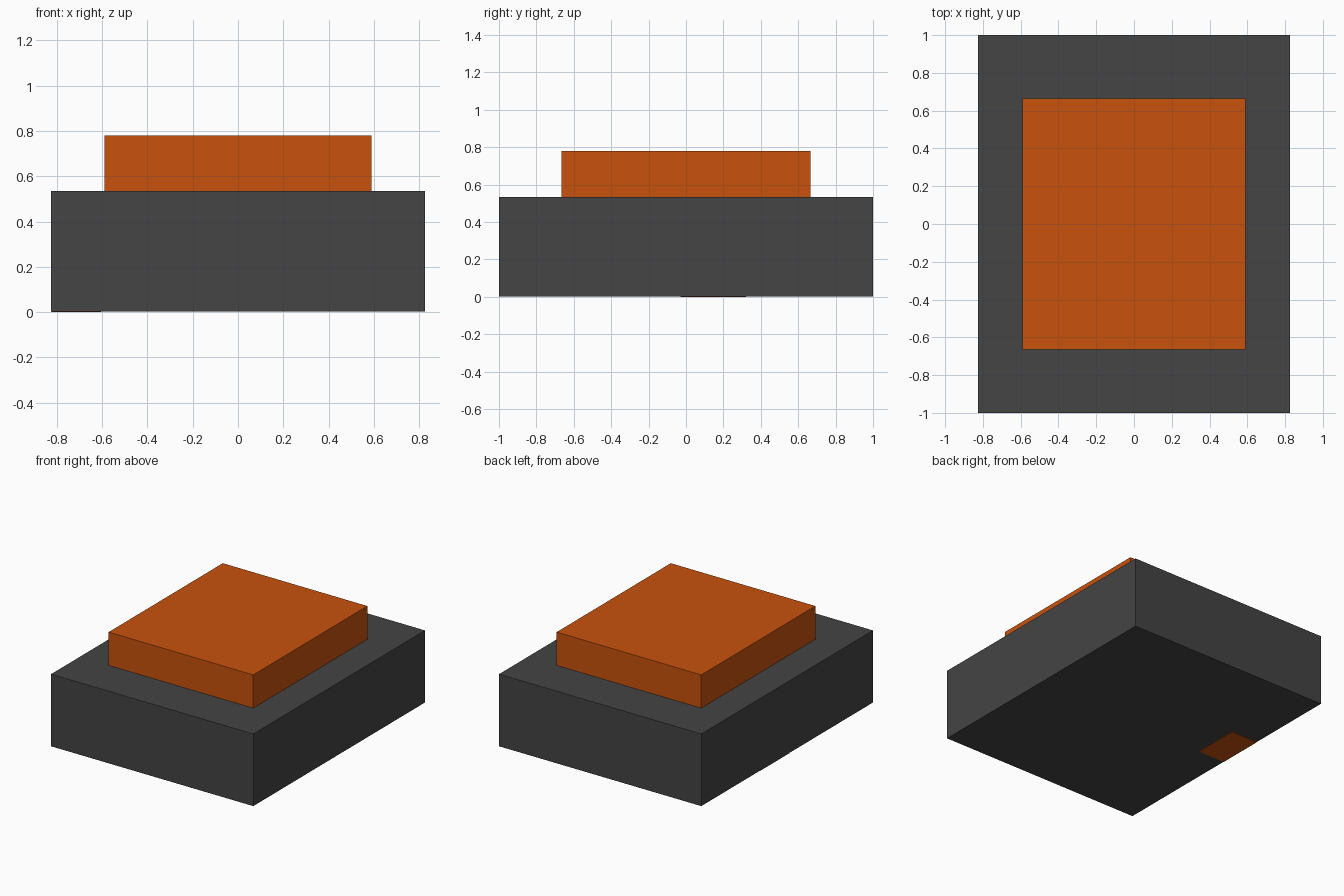
import bpy

if "Cube" in bpy.data.objects:
    bpy.data.objects.remove(bpy.data.objects["Cube"])


def material(name, color):
    m = bpy.data.materials.new(name)
    m.diffuse_color = color
    m.use_nodes = True
    m.node_tree.nodes["Principled BSDF"].inputs["Base Color"].default_value = m.diffuse_color
    return m


def box(name, lo, hi, mat):
    """Box spanning two opposite corners."""
    centre = [(a + b) / 2 for a, b in zip(lo, hi)]
    bpy.ops.mesh.primitive_cube_add(size=1, location=centre)
    ob = bpy.context.object
    ob.name = name
    ob.scale = [b - a for a, b in zip(lo, hi)]
    bpy.ops.object.transform_apply(location=False, rotation=False, scale=True)
    ob.data.materials.append(mat)
    return ob


dark = material("dark_grey", (0.06, 0.058, 0.06, 1))
orange = material("orange", (0.58, 0.085, 0.004, 1))

# Wide lower block
box("base_block", (-0.825, -1, 0.003), (0.825, 1, 0.535), dark)
# Raised block on top
box("top_block", (-0.59, -0.665, 0.535), (0.59, 0.665, 0.78), orange)
# Small panel nearly flush with the underside, at the left edge
box("underside_panel", (-0.824, -0.03, 0), (-0.605, 0.32, 0.02), orange)
